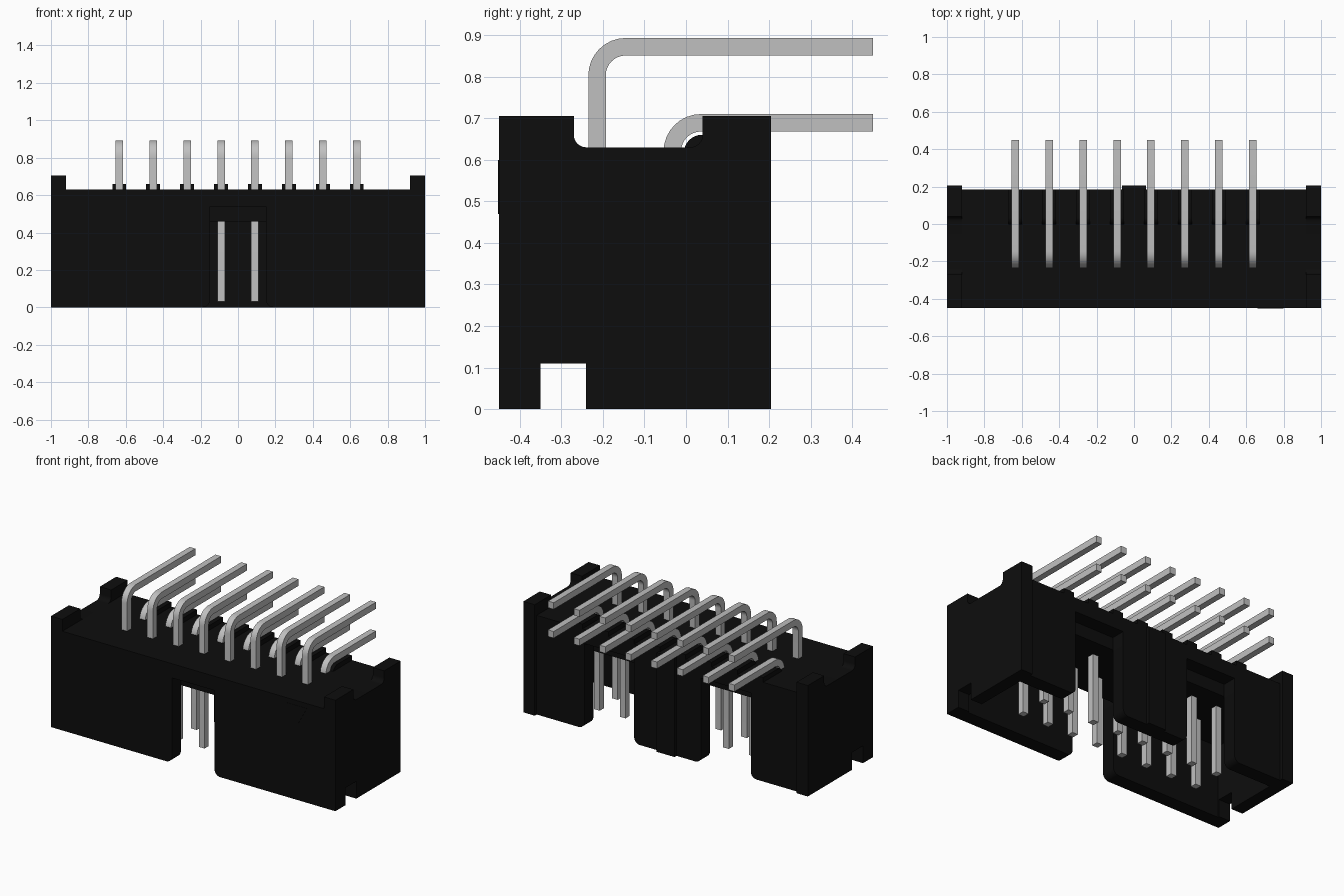
import bpy, bmesh
from math import sin, cos, pi
from mathutils import Vector

cube = bpy.data.objects.get("Cube")
if cube:
    bpy.data.objects.remove(cube, do_unlink=True)


def material(name, rgb, metallic=0.0):
    m = bpy.data.materials.new(name)
    m.use_nodes = True
    m.diffuse_color = (*rgb, 1)
    m.node_tree.nodes["Principled BSDF"].inputs["Base Color"].default_value = (*rgb, 1)
    return m


black = material("black plastic", (0.004, 0.004, 0.004))
silver = material("silver metal", (0.53, 0.53, 0.53))


def rounded(profile, steps=8):
    """Expand (u, v, radius) corners into arcs; plain (u, v) corners stay sharp."""
    out = []
    for i, p in enumerate(profile):
        c = Vector(p[:2])
        if len(p) == 2:
            out.append(c)
            continue
        r = p[2]
        before = (Vector(profile[i - 1][:2]) - c).normalized()
        after = (Vector(profile[(i + 1) % len(profile)][:2]) - c).normalized()
        centre = c + (before + after) * r
        for k in range(steps + 1):
            t = k / steps * pi / 2
            out.append(centre - after * r * cos(t) - before * r * sin(t))
    return out


def prism(name, axis, profile, lo, hi, mat):
    """Extrude a profile along x (profile in y, z) or along y (profile in x, z)."""
    bm = bmesh.new()
    place = (lambda p, d: (d, p.x, p.y)) if axis == "x" else (lambda p, d: (p.x, d, p.y))
    pts = rounded(profile)
    rings = [[bm.verts.new(place(p, d)) for p in pts] for d in (lo, hi)]
    for ring in rings:
        bm.faces.new(ring)
    for i in range(len(pts)):
        j = (i + 1) % len(pts)
        bm.faces.new((rings[0][i], rings[0][j], rings[1][j], rings[1][i]))
    bmesh.ops.recalc_face_normals(bm, faces=bm.faces)
    mesh = bpy.data.meshes.new(name)
    bm.to_mesh(mesh)
    bm.free()
    mesh.materials.append(mat)
    obj = bpy.data.objects.new(name, mesh)
    bpy.context.collection.objects.link(obj)
    bpy.ops.object.select_all(action="DESELECT")
    obj.select_set(True)
    bpy.context.view_layer.objects.active = obj
    bpy.ops.object.shade_smooth_by_angle(angle=pi / 6)
    return obj


def rect(u0, u1, v0, v1):
    return [(u0, v0), (u1, v0), (u1, v1), (u0, v1)]


END, FRONT, BACK, REAR = 0.92, -0.45, 0.185, 0.205
DECK, EAR, CEILING, SLOT_TOP = 0.63, 0.705, 0.46, 0.54
FRONT_IN, BACK_IN = -0.36, 0.095

# End walls with raised ears and a notch in the lower edge
end_profile = [(FRONT, 0), (-0.35, 0), (-0.35, 0.11), (-0.24, 0.11), (-0.24, 0),
               (REAR, 0), (REAR, EAR), (0.04, EAR), (0.04, DECK, 0.03),
               (-0.27, DECK, 0.03), (-0.27, EAR), (FRONT, EAR)]
prism("left_end_wall", "x", end_profile, END, 1, black)
prism("right_end_wall", "x", end_profile, -1, -END, black)


# Long walls with open slots rounded at the mouth
def slotted_wall(name, slots, y0, y1):
    profile = [(-END, 0)]
    for a, b in slots:
        profile += [(a, 0, 0.04), (a, SLOT_TOP), (b, SLOT_TOP), (b, 0, 0.04)]
    profile += [(END, 0), (END, DECK), (-END, DECK)]
    prism(name, "y", profile, y0, y1, black)


slotted_wall("front_wall", [(-0.15, 0.15)], FRONT, FRONT_IN)
slotted_wall("back_wall", [(-0.585, -0.235), (0.235, 0.585)], BACK_IN, BACK)

# Deck that holds the pins, key rib and orientation mark
prism("pin_deck", "x", rect(FRONT_IN, BACK_IN, CEILING, DECK), -END, END, black)
prism("key_rib", "y", rect(-0.063, 0.063, 0, DECK), BACK, REAR, black)
prism("orientation_mark", "y", [(0.66, 0.6), (0.73, 0.47), (0.8, 0.6)],
      FRONT - 0.002, FRONT + 0.01, black)


# Bent pins in two rows, with a rounded cradle beneath each back pin
def pin(name, x, y, top):
    h = 0.021
    prism(name, "x", [(y - h, 0.03), (y - h, top, 0.09), (0.45, top), (0.45, top - 2 * h),
                      (y + h, top - 2 * h, 0.048), (y + h, 0.03)], x - 0.02, x + 0.02, silver)


for i in range(8):
    x = (i - 3.5) * 0.1815
    pin(f"front_pin_{i + 1}", x, -0.214, 0.893)
    pin(f"back_pin_{i + 1}", x, -0.033, 0.71)
    prism(f"pin_cradle_{i + 1}", "x",
          [(-0.005, DECK - 0.03), (-0.005, 0.66, 0.043), (BACK, 0.66), (BACK, DECK - 0.03)],
          x - 0.037, x + 0.037, black)
